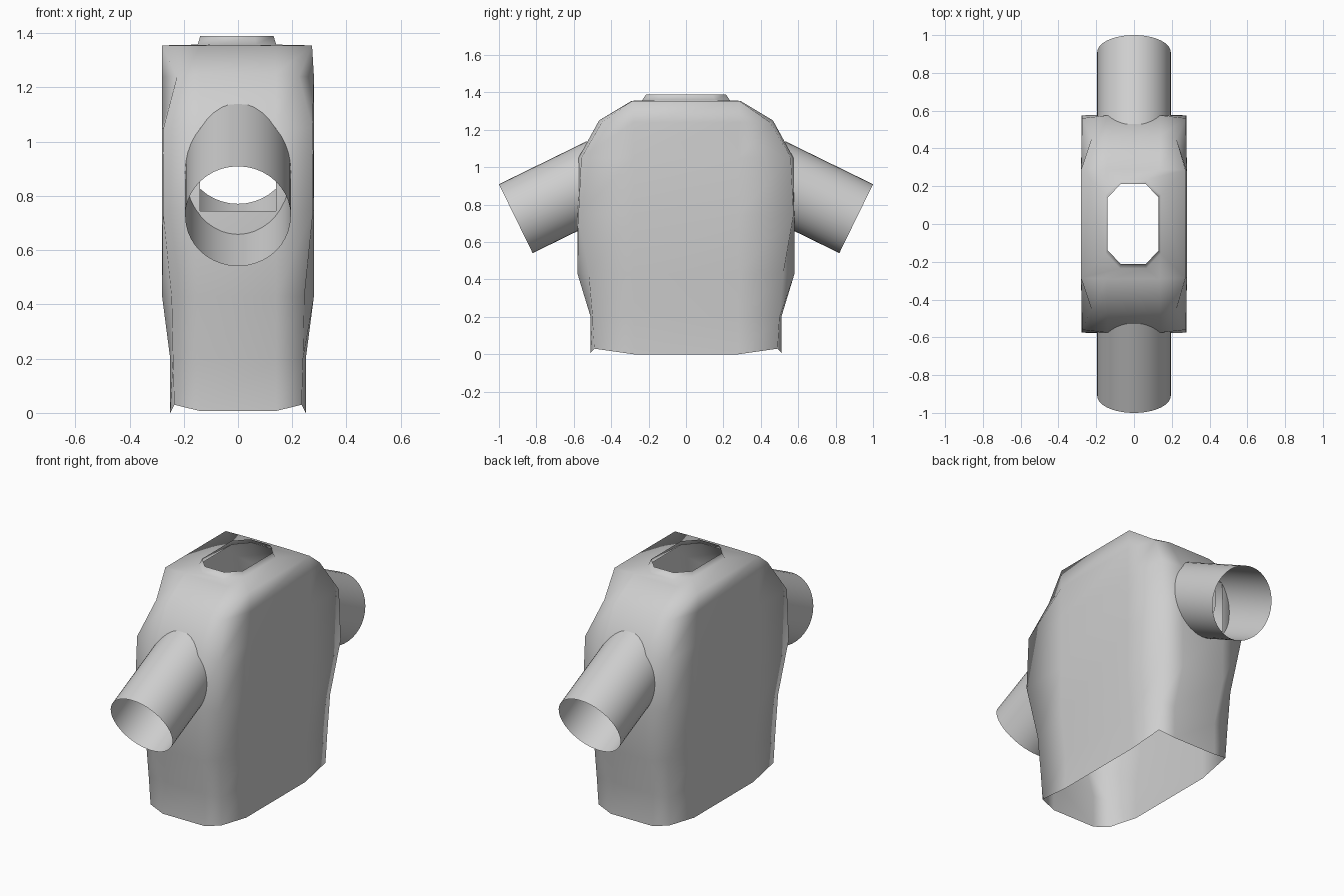
import bpy, bmesh, math
from mathutils import Matrix, Vector

if "Cube" in bpy.data.objects:
    bpy.data.objects.remove(bpy.data.objects["Cube"], do_unlink=True)

fabric = bpy.data.materials.new("light_grey_fabric")
fabric.use_nodes = True
grey = (0.62, 0.62, 0.62, 1)
fabric.diffuse_color = grey
fabric.node_tree.nodes["Principled BSDF"].inputs["Base Color"].default_value = grey


def finish(bm, name):
    """Turn a bmesh into a smooth shaded object."""
    for face in bm.faces:
        face.smooth = True
    mesh = bpy.data.meshes.new(name)
    bm.to_mesh(mesh)
    bm.free()
    mesh.materials.append(fabric)
    obj = bpy.data.objects.new(name, mesh)
    bpy.context.collection.objects.link(obj)
    return obj


def ring(bm, side, corner, front, shift):
    """Loop of twelve points mirrored from one quarter of the outline."""
    verts = []
    quarter = [side, corner, front]
    for sx, sy in ((1, 1), (-1, 1), (-1, -1), (1, -1)):
        points = quarter if sx == sy else quarter[::-1]
        for x, y, z in points:
            verts.append(bm.verts.new((sx * x + shift, sy * y, z)))
    return verts


# Body and collar: side point, corner point, front point of each loop
LEVELS = [
    ((.25, .28, 0), (.235, .49, .03), (.14, .51, .007)),
    ((.25, .28, .2), (.24, .5, .2), (.14, .51, .2)),
    ((.28, .28, .43), (.245, .52, .43), (.14, .58, .43)),
    ((.28, .28, .745), (.277, .575, .745), (.14, .58, .745)),
    ((.28, .28, 1.05), (.275, .56, 1.05), (.14, .575, 1.05)),
    ((.28, .28, 1.24), (.225, .45, 1.24), (.14, .465, 1.25)),
    ((.277, .285, 1.355), None, (.14, .29, 1.355)),
    ((.145, .155, 1.358), None, (.07, .235, 1.358)),
    ((.135, .14, 1.39), None, (.065, .213, 1.39)),
]
ARM_HOLE_ROW = 3

bm = bmesh.new()
loops = []
for side, corner, front in LEVELS:
    on_top = corner is None
    loops.append(ring(bm, side, corner or side, front, -.004 if on_top else 0))

for row, (low, high) in enumerate(zip(loops, loops[1:])):
    for i in range(len(low)):
        j = (i + 1) % len(low)
        # Leave the arm holes open in the two narrow panels
        mid = (low[i].co + low[j].co) / 2
        if row == ARM_HOLE_ROW and abs(mid.x) < .01:
            continue
        bm.faces.new((low[i], low[j], high[j], high[i]))
bmesh.ops.remove_doubles(bm, verts=bm.verts[:], dist=.0005)
bmesh.ops.recalc_face_normals(bm, faces=bm.faces[:])
finish(bm, "shirt_body")

# Sleeves: open tubes sloping down and outward
inner, outer = Vector((0, .44, .955)), Vector((0, .91, .725))
axis = outer - inner
tilt = Matrix.Rotation(-math.atan2(axis.y, axis.z), 4, 'X')
for name, turn in (("back_sleeve", 0), ("front_sleeve", math.pi)):
    bm = bmesh.new()
    bmesh.ops.create_cone(bm, cap_ends=False, segments=40, radius1=.205,
                          radius2=.205, depth=axis.length)
    place = (Matrix.Rotation(turn, 4, 'Z')
             @ Matrix.Translation((inner + outer) / 2)
             @ tilt @ Matrix.Diagonal((.95, 1, 1, 1)))
    bmesh.ops.transform(bm, matrix=place, verts=bm.verts[:])
    finish(bm, name)
